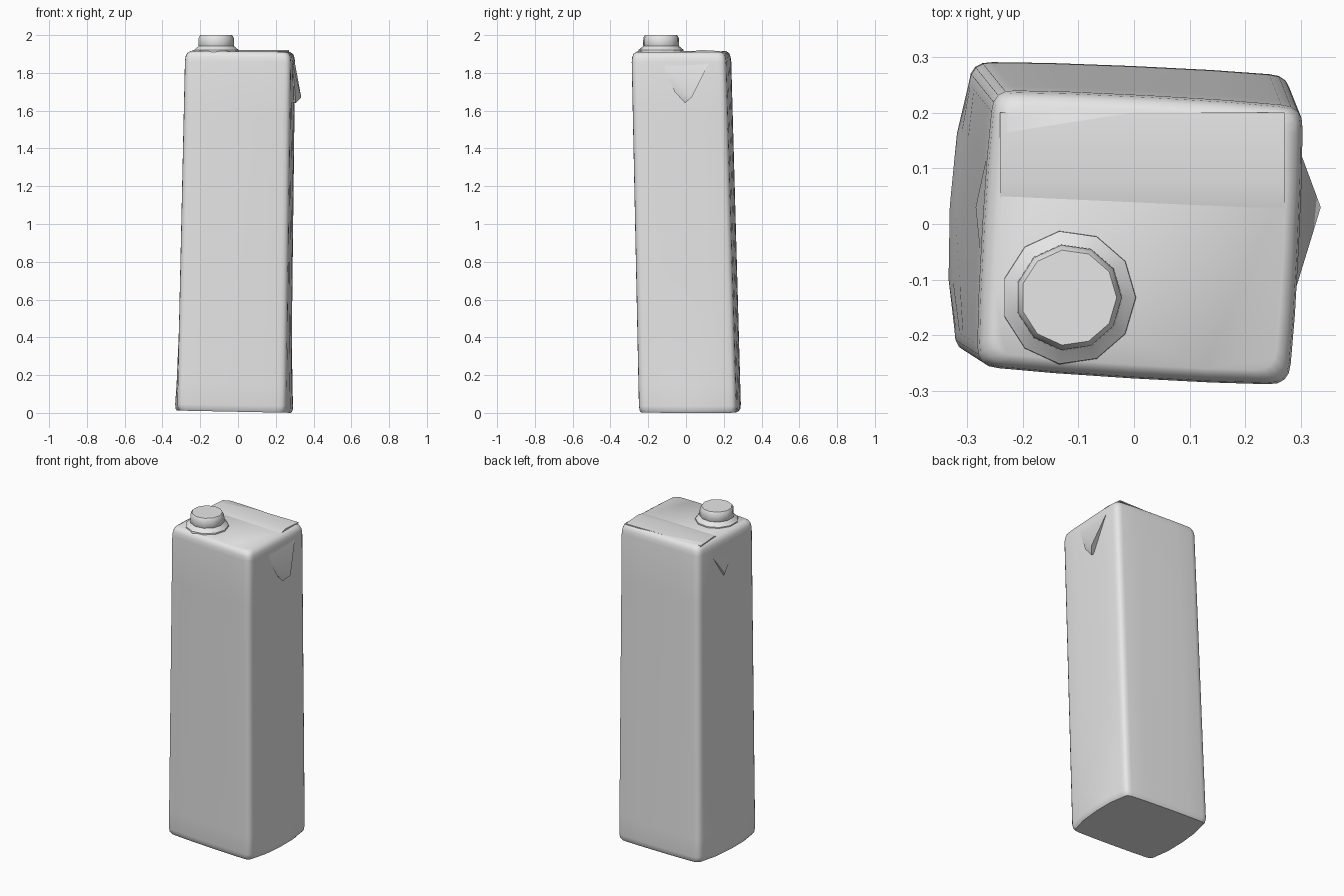
import bpy, bmesh, math
from mathutils import Vector

cube = bpy.data.objects.get("Cube")
if cube:
    bpy.data.objects.remove(cube, do_unlink=True)

# One plain grey for the whole carton
grey = bpy.data.materials.new("plain grey")
grey.use_nodes = True
grey.diffuse_color = (0.8, 0.8, 0.8, 1)
grey.node_tree.nodes["Principled BSDF"].inputs["Base Color"].default_value = (0.8, 0.8, 0.8, 1)


def finish(name, bm, angle=30):
    bmesh.ops.recalc_face_normals(bm, faces=bm.faces[:])
    mesh = bpy.data.meshes.new(name)
    bm.to_mesh(mesh)
    bm.free()
    mesh.materials.append(grey)
    obj = bpy.data.objects.new(name, mesh)
    bpy.context.collection.objects.link(obj)
    bpy.ops.object.select_all(action='DESELECT')
    obj.select_set(True)
    bpy.context.view_layer.objects.active = obj
    bpy.ops.object.shade_smooth_by_angle(angle=math.radians(angle))
    return obj


def loft(name, rings, angle=30):
    """Skin a stack of equal rings and close both ends."""
    bm = bmesh.new()
    loops = [[bm.verts.new(p) for p in ring] for ring in rings]
    n = len(loops[0])
    for low, high in zip(loops, loops[1:]):
        for i in range(n):
            j = (i + 1) % n
            bm.faces.new((low[i], low[j], high[j], high[i]))
    bm.faces.new(loops[0][::-1])
    bm.faces.new(loops[-1])
    return finish(name, bm, angle)


def hull(name, points):
    bm = bmesh.new()
    for p in points:
        bm.verts.new(p)
    bmesh.ops.convex_hull(bm, input=bm.verts[:])
    return finish(name, bm)


# Carton body: slightly leaning and twisted box with rounded corners
BOTTOM = [(-0.325, -0.23), (0.255, -0.25), (0.282, 0.268), (-0.295, 0.293)]
TOP = [(-0.282, -0.257), (0.28, -0.291), (0.305, 0.21), (-0.252, 0.24)]


def body_ring(z, inset):
    t = z / 1.92
    corners = [Vector(a).lerp(Vector(b), t) for a, b in zip(BOTTOM, TOP)]
    centre = sum(corners, Vector((0, 0))) / 4
    corners = [c + (centre - c) * inset for c in corners]
    radius = 0.04
    ring = []
    for i, c in enumerate(corners):
        nxt = corners[(i + 1) % 4]
        start = c + (corners[i - 1] - c).normalized() * radius
        end = c + (nxt - c).normalized() * radius
        for k in range(5):
            s = k / 4
            ring.append(start * (1 - s) ** 2 + c * 2 * s * (1 - s) + end * s * s)
        # the two sides with folded flaps bow out at the foot
        out = Vector((nxt.y - c.y, c.x - nxt.x)).normalized()
        bow = 0.004 + (0.02 * (1 - t) ** 8 if i % 2 else 0)
        for s in (0.25, 0.5, 0.75):
            ring.append(c.lerp(nxt, s) + out * bow * 4 * s * (1 - s))
    # the base sits a touch higher at the left-hand end of the front
    lift = 0.012 * (1 - t) ** 8
    return [(p.x, p.y, z + lift * (0.3 - p.x) / 0.6 - 0.01 * p.x * t) for p in ring]


levels = [(0.0, 0.04), (0.012, 0.012), (0.035, 0)]
levels += [(0.15 + 0.285 * i, 0) for i in range(7)]
levels += [(1.885, 0.012), (1.903, 0.04), (1.914, 0.10)]
loft("carton_body", [body_ring(z, inset) for z, inset in levels], 40)

# Folded seam lying across the lid
hull("top_seam", [(x, y, z) for x in (-0.24, 0.27)
                  for y, z in ((0.03, 1.912), (0.075, 1.922), (0.2, 1.914), (0.2, 1.908))])

# Folded ears on the two sides
hull("left_ear_flap", [(0.286, -0.13, 1.86), (0.298, 0.13, 1.87), (0.335, 0.03, 1.67),
                       (0.305, -0.005, 1.64), (0.302, -0.06, 1.7),
                       (0.28, 0.0, 1.65), (0.28, 0.05, 1.78)])
hull("right_ear_flap", [(-0.268, -0.13, 1.86), (-0.258, 0.15, 1.86), (-0.284, 0.03, 1.69),
                        (-0.26, 0.03, 1.66)])


# Spout collar and screw cap
def circle(radius, z, sides=11):
    return [(-0.117 + radius * math.cos(math.tau * i / sides),
             -0.132 + radius * math.sin(math.tau * i / sides), z) for i in range(sides)]


loft("spout_collar", [circle(0.122, 1.9), circle(0.12, 1.922), circle(0.098, 1.94),
                      circle(0.088, 1.95)])
loft("screw_cap", [circle(0.09, 1.935), circle(0.096, 1.945), circle(0.095, 1.985),
                   circle(0.086, 2.0)], 40)
